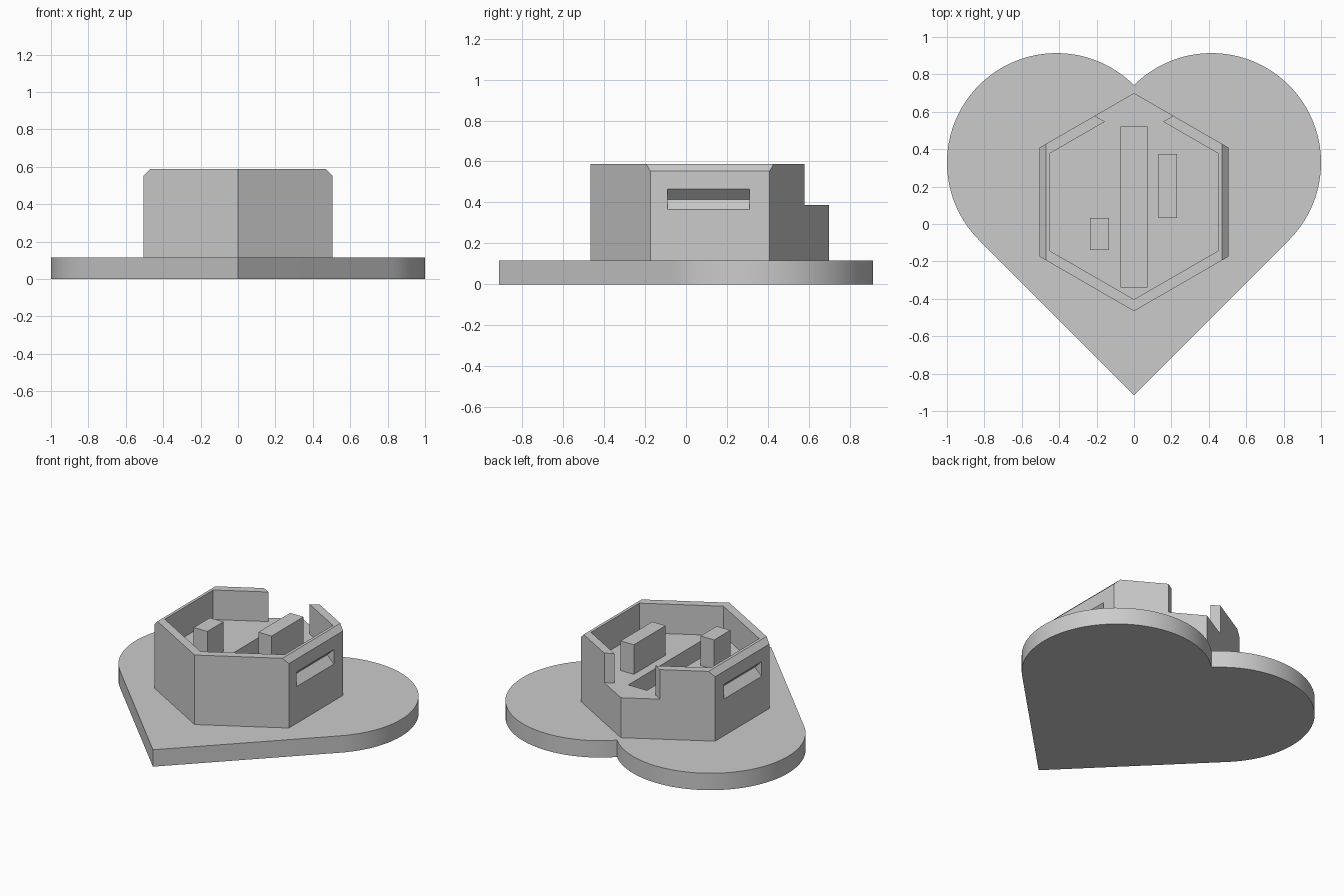
import bpy, bmesh, math
from mathutils import Vector

cube = bpy.data.objects.get("Cube")
if cube:
    bpy.data.objects.remove(cube, do_unlink=True)

grey = bpy.data.materials.new("plain grey")
grey.use_nodes = True
grey.diffuse_color = (0.6, 0.6, 0.6, 1)
for node in grey.node_tree.nodes:
    if node.type == 'BSDF_PRINCIPLED':
        node.inputs["Base Color"].default_value = (0.6, 0.6, 0.6, 1)


def extrude(name, points, direction):
    """Solid made by sweeping a flat outline along a direction."""
    bm = bmesh.new()
    face = bm.faces.new([bm.verts.new(p) for p in points])
    swept = bmesh.ops.extrude_face_region(bm, geom=[face])
    verts = [g for g in swept["geom"] if isinstance(g, bmesh.types.BMVert)]
    bmesh.ops.translate(bm, verts=verts, vec=Vector(direction))
    bmesh.ops.recalc_face_normals(bm, faces=bm.faces)
    mesh = bpy.data.meshes.new(name)
    bm.to_mesh(mesh)
    bm.free()
    mesh.materials.append(grey)
    obj = bpy.data.objects.new(name, mesh)
    bpy.context.collection.objects.link(obj)
    return obj


def prism(name, outline, z0, z1):
    return extrude(name, [(x, y, z0) for x, y in outline], (0, 0, z1 - z0))


def box(name, x0, x1, y0, y1, z0, z1):
    return prism(name, [(x0, y0), (x1, y0), (x1, y1), (x0, y1)], z0, z1)


def hexagon(radius, cy=0.117):
    angles = [math.radians(30 + 60 * i) for i in range(6)]
    return [(radius * math.cos(a), cy + radius * math.sin(a)) for a in angles]


def cut(target, cutter):
    """Subtract the cutter and bake the result."""
    mod = target.modifiers.new("cut", 'BOOLEAN')
    mod.operation = 'DIFFERENCE'
    mod.solver = 'EXACT'
    mod.object = cutter
    bpy.context.view_layer.update()
    graph = bpy.context.evaluated_depsgraph_get()
    mesh = bpy.data.meshes.new_from_object(target.evaluated_get(graph))
    target.modifiers.clear()
    target.data = mesh
    bpy.data.objects.remove(cutter, do_unlink=True)


PLATE, FLOOR, TOP = 0.115, 0.387, 0.588

# Heart plate: two round lobes meeting a square tip
r = 2 - math.sqrt(2)
c, cy = 1 - r, 0.328
steps = 48
arc = [math.radians(-45 + 180 * i / steps) for i in range(steps + 1)]
right = [(c + r * math.cos(a), cy + r * math.sin(a)) for a in arc]
right[-1] = (0, right[-1][1])
left = [(-x, y) for x, y in reversed(right[:-1])]
tip = (0, cy - c - r * math.sqrt(2))
plate = prism("heart_plate", [tip] + right + left, 0, PLATE)
bpy.context.view_layer.objects.active = plate
plate.select_set(True)
bpy.ops.object.shade_smooth_by_angle(angle=math.radians(30))
plate.select_set(False)

# Hexagonal housing with an open cavity
housing = prism("hex_housing", hexagon(0.583), PLATE - 0.01, TOP)
cut(housing, prism("cavity", hexagon(0.52), FLOOR, TOP + 0.1))

# Gap in the back wall
gap = [(-0.155, 0.547), (0.155, 0.547), (0.21, 0.579), (0.21, 0.8), (-0.21, 0.8), (-0.21, 0.579)]
cut(housing, prism("gap", gap, FLOOR, TOP + 0.1))

# Long slot in the floor
cut(housing, box("slot", -0.07, 0.07, -0.34, 0.52, 0.24, FLOOR + 0.05))

# Bevelled top edge and V groove on each side wall
for s in (-1, 1):
    bevel = [(s * 0.46, 0.598), (s * 0.6, 0.598), (s * 0.6, 0.458)]
    cut(housing, extrude("bevel", [(x, -0.5, z) for x, z in bevel], (0, 1.3, 0)))
    groove = [(s * 0.455, 0.415), (s * 0.515, 0.475), (s * 0.515, 0.355)]
    cut(housing, extrude("groove", [(x, -0.09, z) for x, z in groove], (0, 0.4, 0)))

# Posts standing on the floor
box("long_post", 0.13, 0.23, 0.033, 0.375, FLOOR - 0.01, TOP)
box("short_post", -0.235, -0.133, -0.14, 0.033, FLOOR - 0.01, TOP)
